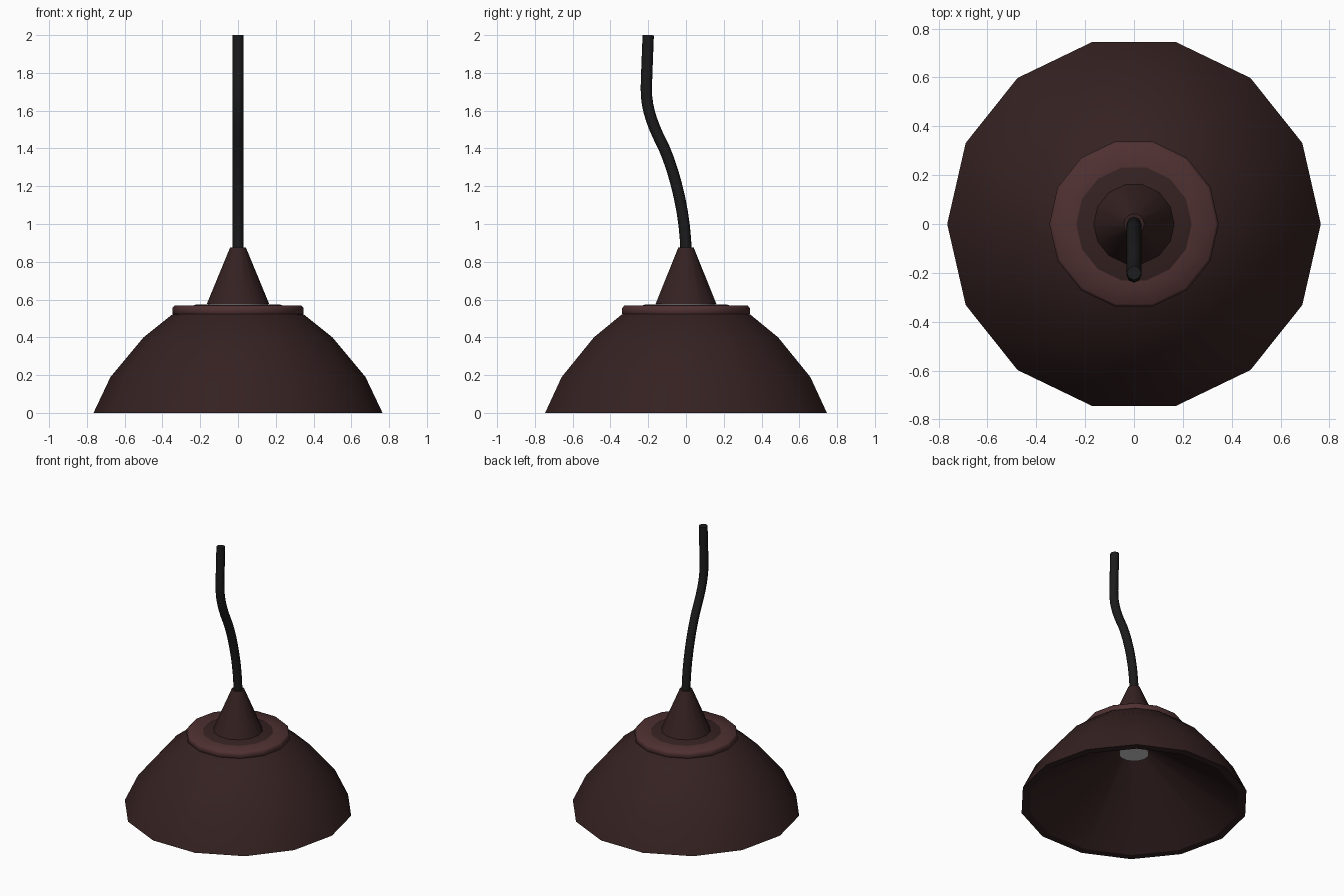
import bpy, bmesh, math

if "Cube" in bpy.data.objects:
    bpy.data.objects.remove(bpy.data.objects["Cube"])

SIDES = 14


def material(name, rgb):
    m = bpy.data.materials.new(name)
    m.diffuse_color = (*rgb, 1)
    m.use_nodes = True
    m.node_tree.nodes["Principled BSDF"].inputs["Base Color"].default_value = m.diffuse_color
    return m


brown = material("dark_brown_enamel", (0.036, 0.0155, 0.0155))
trim = material("brown_trim", (0.078, 0.03, 0.031))
black = material("black_rubber", (0.011, 0.011, 0.011))


def finish(obj, mat, angle):
    if mat:
        obj.data.materials.append(mat)
    bpy.ops.object.select_all(action='DESELECT')
    obj.select_set(True)
    bpy.context.view_layer.objects.active = obj
    bpy.ops.object.shade_smooth_by_angle(angle=math.radians(angle))


def lathe(name, profile, mat=None, angle=35):
    """Revolve (radius, z) points around z; radius 0 closes at the axis."""
    bm = bmesh.new()
    rings = []
    for r, z in profile:
        if r == 0:
            rings.append([bm.verts.new((0, 0, z))] * SIDES)
        else:
            rings.append([bm.verts.new((r * math.cos(a), r * math.sin(a), z))
                          for a in (2 * math.pi * i / SIDES for i in range(SIDES))])
    for a, b in zip(rings, rings[1:]):
        for i in range(SIDES):
            j = (i + 1) % SIDES
            quad = list(dict.fromkeys((a[i], a[j], b[j], b[i])))
            bm.faces.new(quad)
    bmesh.ops.remove_doubles(bm, verts=bm.verts, dist=1e-5)
    bmesh.ops.recalc_face_normals(bm, faces=bm.faces)
    mesh = bpy.data.meshes.new(name)
    bm.to_mesh(mesh)
    bm.free()
    obj = bpy.data.objects.new(name, mesh)
    bpy.context.collection.objects.link(obj)
    finish(obj, mat, angle)
    return obj


# Domed shade with a conical reflector inside, open around the socket
lathe("shade", [(0, 0.575), (0.22, 0.575), (0.35, 0.52), (0.5, 0.4), (0.675, 0.19), (0.765, 0),
                (0.71, 0), (0.1, 0.41), (0, 0.41)], brown, 28)

# Bevelled collar around the top of the shade
lathe("collar", [(0.225, 0.53), (0.335, 0.515), (0.347, 0.525), (0.347, 0.555),
                 (0.335, 0.568), (0.225, 0.568), (0.225, 0.53)], trim, 50)

# Conical cord holder
lathe("cord_holder", [(0, 0.577), (0.165, 0.577), (0.042, 0.875), (0, 0.875)], brown)

# Lamp socket, its top showing just under the holder
lathe("socket", [(0, 0.577), (0.16, 0.577), (0.16, 0.53), (0.1, 0.5), (0.1, 0.37), (0, 0.37)])

# Hanging cord: each row is left handle, point, right handle in (y, z)
path = [((0, 0.7), (0, 0.84), (0, 1.04)),
        ((-0.055, 1.26), (-0.115, 1.4), (-0.165, 1.5)),
        ((-0.213, 1.6), (-0.21, 1.72), (-0.208, 1.81)),
        ((-0.203, 1.91), (-0.2, 2.0), (-0.2, 2.1))]
curve = bpy.data.curves.new("cord", 'CURVE')
curve.dimensions = '3D'
curve.bevel_depth = 0.03
curve.bevel_resolution = 2
curve.resolution_u = 8
curve.use_fill_caps = True
spline = curve.splines.new('BEZIER')
spline.bezier_points.add(len(path) - 1)
for p, (left, mid, right) in zip(spline.bezier_points, path):
    p.handle_left_type = p.handle_right_type = 'FREE'
    p.co = (0, *mid)
    p.handle_left = (0, *left)
    p.handle_right = (0, *right)
cord = bpy.data.objects.new("cord", curve)
bpy.context.collection.objects.link(cord)
bpy.ops.object.select_all(action='DESELECT')
cord.select_set(True)
bpy.context.view_layer.objects.active = cord
bpy.ops.object.convert(target='MESH')
finish(bpy.context.object, black, 50)
